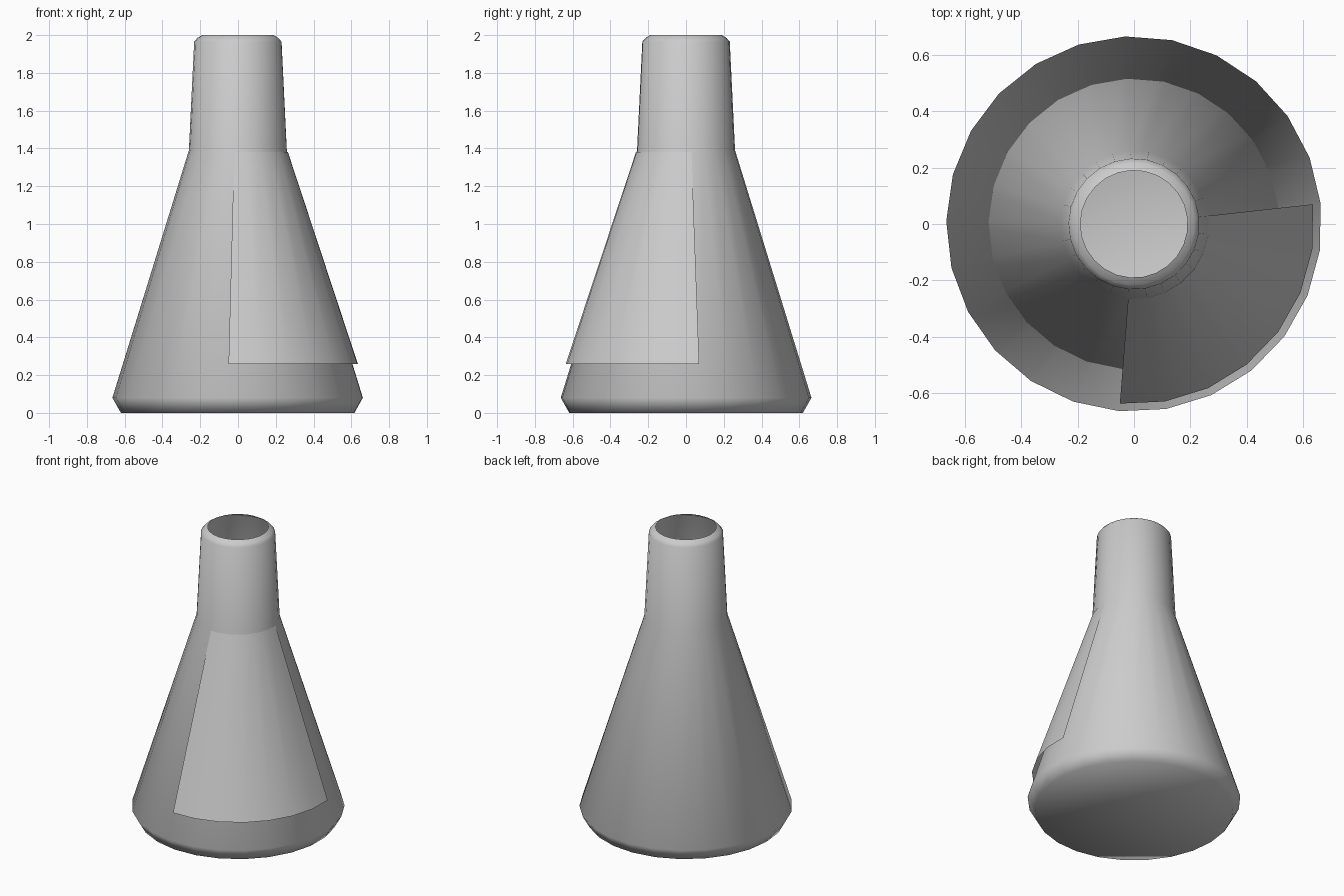
import bpy, bmesh, math

if "Cube" in bpy.data.objects:
    bpy.data.objects.remove(bpy.data.objects["Cube"])

SIDES = 25
STEP = math.tau / SIDES
PHASE = math.radians(6.3)


def revolve(name, profile, start, segments, cap_bottom=False):
    """Sweep an (r, z) profile around z; closes when segments == SIDES."""
    closed = segments == SIDES
    count = segments if closed else segments + 1
    bm = bmesh.new()
    rings = []
    for r, z in profile:
        rings.append([bm.verts.new((r * math.cos(start + i * STEP),
                                    r * math.sin(start + i * STEP), z))
                      for i in range(count)])
    for low, high in zip(rings, rings[1:]):
        for i in range(segments):
            j = (i + 1) % count
            bm.faces.new((low[i], low[j], high[j], high[i]))
    if cap_bottom:
        centre = bm.verts.new((0, 0, profile[0][1]))
        for i in range(count):
            bm.faces.new((centre, rings[0][(i + 1) % count], rings[0][i]))
    for f in bm.faces:
        f.smooth = True
    mesh = bpy.data.meshes.new(name)
    bm.to_mesh(mesh)
    bm.free()
    obj = bpy.data.objects.new(name, mesh)
    bpy.context.collection.objects.link(obj)
    return obj


# Thin-walled flask: chamfered base, cone, neck and inward lip, open at the top
revolve("flask_body",
        [(0.62, 0.0), (0.665, 0.08), (0.26, 1.39), (0.232, 1.965),
         (0.215, 1.985), (0.19, 2.0)],
        PHASE, SIDES, cap_bottom=True)

# Label sheet, standing slightly off the cone at its lower edge
revolve("label", [(0.638, 0.26), (0.266, 1.38)], PHASE - 7 * STEP, 7)
